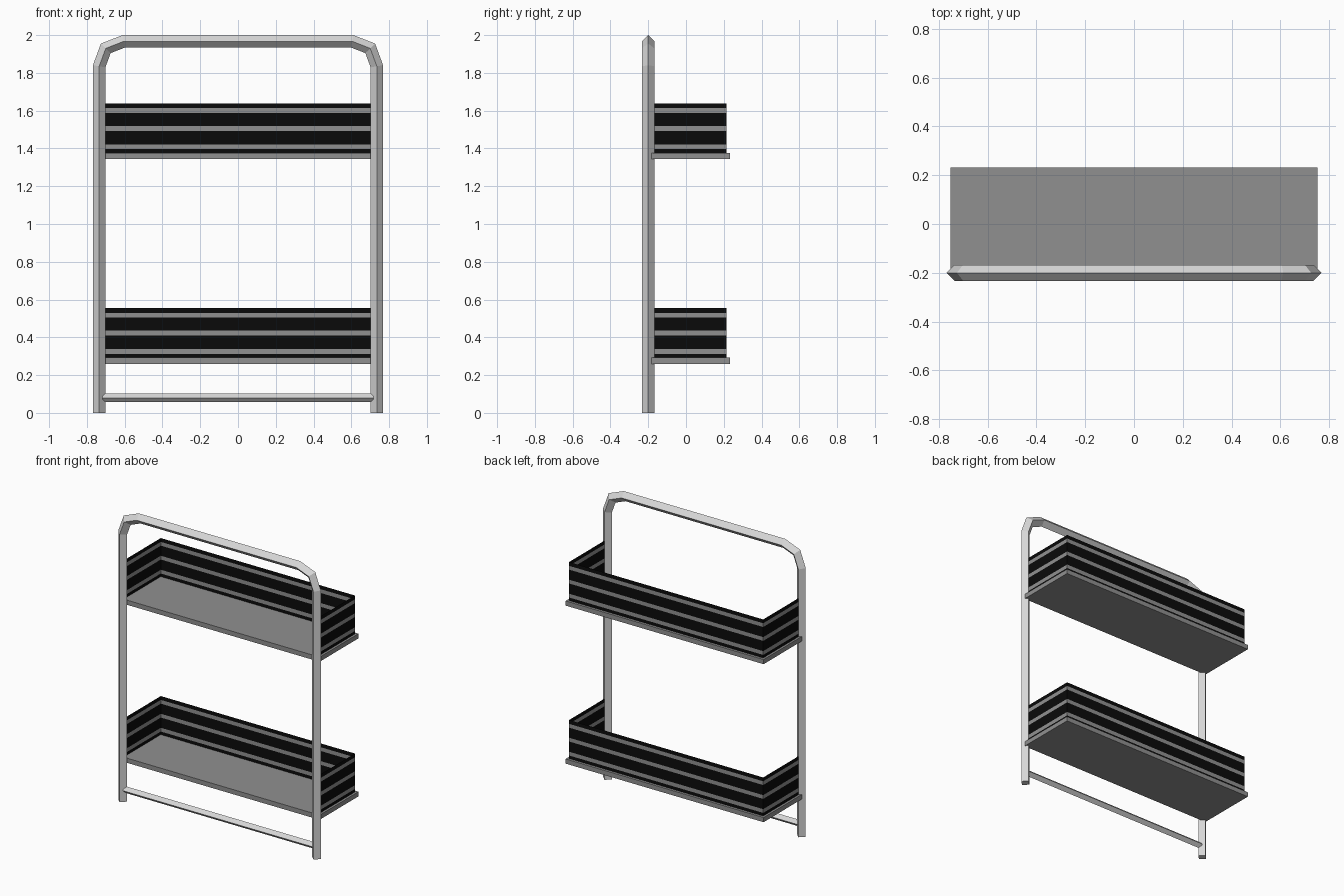
import bpy, bmesh
from mathutils import Vector

cube = bpy.data.objects.get("Cube")
if cube:
    bpy.data.objects.remove(cube, do_unlink=True)


def material(name, value):
    mat = bpy.data.materials.new(name)
    mat.use_nodes = True
    color = (value, value, value, 1)
    mat.diffuse_color = color
    mat.node_tree.nodes["Principled BSDF"].inputs["Base Color"].default_value = color
    return mat


light_metal = material("light metal", 0.68)
grey = material("shelf grey", 0.28)
black = material("black band", 0.003)


def finish(name, bm, mats):
    mesh = bpy.data.meshes.new(name)
    bm.to_mesh(mesh)
    bm.free()
    for mat in mats:
        mesh.materials.append(mat)
    obj = bpy.data.objects.new(name, mesh)
    bpy.context.collection.objects.link(obj)
    return obj


def diamond_tube(name, points, radius, y):
    """Four-sided mitred tube along (x, z) points in an upright plane."""
    bm = bmesh.new()
    path = [Vector((x, 0, z)) for x, z in points]
    depth = Vector((0, radius, 0))
    rings = []
    for i, p in enumerate(path):
        before = (p - path[i - 1]).normalized() if i else None
        after = (path[i + 1] - p).normalized() if i < len(path) - 1 else None
        before, after = before or after, after or before
        tangent = (before + after).normalized()
        side = Vector((-tangent.z, 0, tangent.x)) * radius / tangent.dot(after)
        centre = p + Vector((0, y, 0))
        rings.append([bm.verts.new(centre + o) for o in (side, depth, -side, -depth)])
    for a, b in zip(rings, rings[1:]):
        for k in range(4):
            n = (k + 1) % 4
            bm.faces.new((a[k], a[n], b[n], b[k]))
    bm.faces.new(rings[0])
    bm.faces.new(rings[-1])
    bmesh.ops.recalc_face_normals(bm, faces=bm.faces)
    return finish(name, bm, [light_metal])


def shelf_board(name, z):
    bm = bmesh.new()
    bmesh.ops.create_cube(bm, size=1)
    bmesh.ops.scale(bm, vec=(1.502, 0.421, 0.032), verts=bm.verts)
    bmesh.ops.translate(bm, vec=(0, 0.0215, z + 0.016), verts=bm.verts)
    return finish(name, bm, [grey])


def banded_rail(name, z):
    """Thin three-sided wall whose bands alternate black and grey."""
    bm = bmesh.new()
    levels = [0.03, 0.053, 0.079, 0.149, 0.175, 0.244, 0.27, 0.296]
    corners = [(-0.736, -0.19), (-0.736, 0.215), (0.736, 0.215), (0.736, -0.19)]
    rows = [[bm.verts.new((x, y, z + h)) for x, y in corners] for h in levels]
    for band, (low, high) in enumerate(zip(rows, rows[1:])):
        for k in range(3):
            face = bm.faces.new((low[k + 1], low[k], high[k], high[k + 1]))
            face.material_index = band % 2
    return finish(name, bm, [black, grey])


# Bent frame: posts and top handle in one mirrored path
half = [(0.735, 0), (0.735, 1.835), (0.70, 1.93), (0.605, 1.967)]
diamond_tube("frame", half + [(-x, z) for x, z in reversed(half)], 0.033, -0.2)

# Foot crossbar
diamond_tube("lower_crossbar", [(-0.718, 0.08), (0.718, 0.08)], 0.023, -0.2)

# Two shelves with their surrounding rails
for label, height in (("lower", 0.26), ("upper", 1.343)):
    shelf_board(label + "_shelf", height)
    banded_rail(label + "_rail", height)
